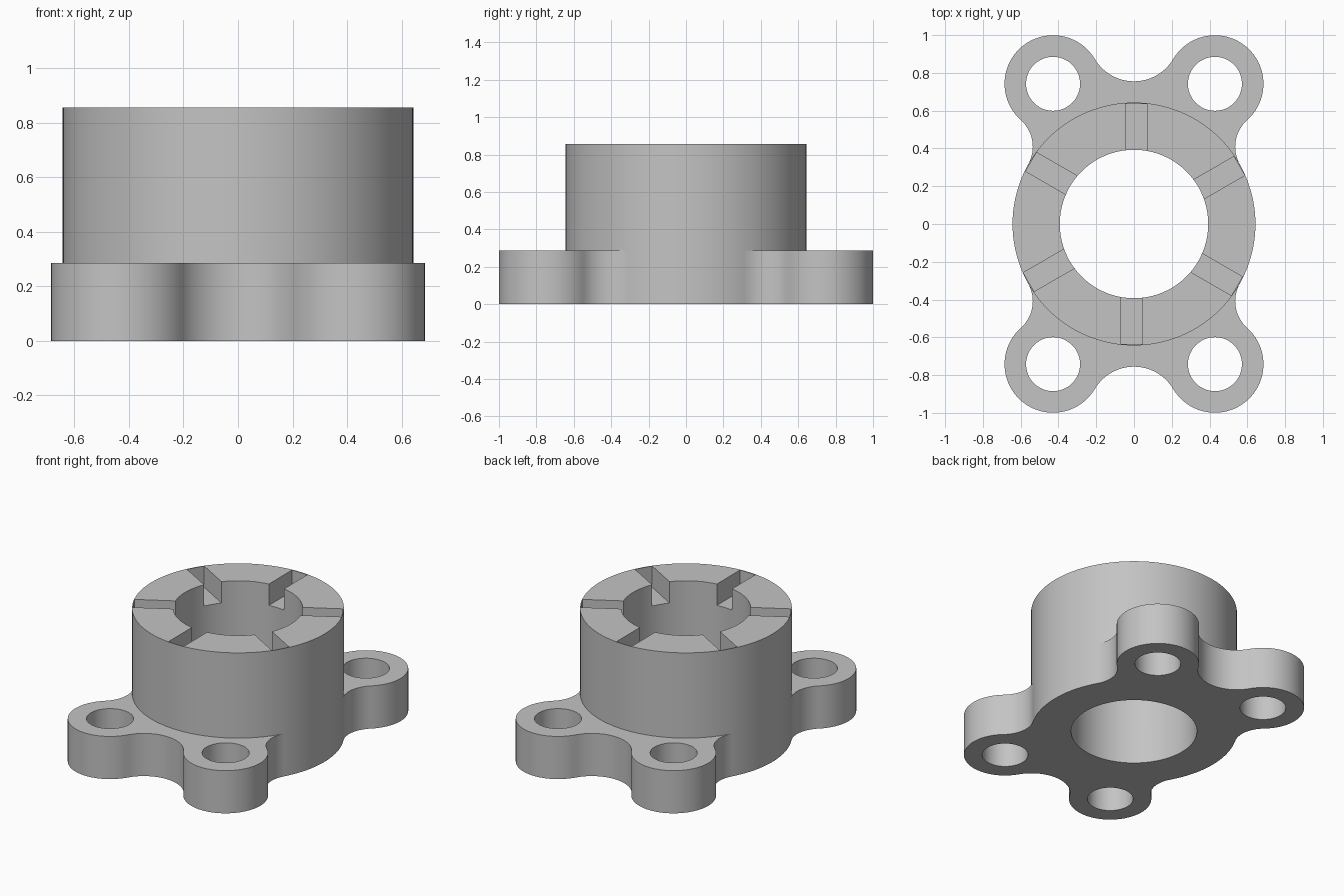
import bpy, bmesh
from math import sin, cos, pi, acos, atan2, hypot, radians
from mathutils import Matrix

if "Cube" in bpy.data.objects:
    bpy.data.objects.remove(bpy.data.objects["Cube"], do_unlink=True)

FLANGE_TOP, SLOT_FLOOR, TOP = 0.286, 0.714, 0.857
HUB_R, BORE_R, LUG_R, HOLE_R = 0.643, 0.393, 0.257, 0.143
LUG_DIST, LUG_ANGLE = 0.857, radians(60)
SIDE_FILLET, END_FILLET = 0.19, 0.2415
LUG = (LUG_DIST * cos(LUG_ANGLE), LUG_DIST * sin(LUG_ANGLE))


def arc(centre, r, a0, a1, n):
    return [(centre[0] + r * cos(a0 + (a1 - a0) * i / n),
             centre[1] + r * sin(a0 + (a1 - a0) * i / n)) for i in range(n + 1)]


def circle(centre, r, n):
    return arc(centre, r, 0, 2 * pi, n)[:-1]


def prism(name, points, z0, z1):
    """Extrude a flat outline between two heights."""
    bm = bmesh.new()
    face = bm.faces.new([bm.verts.new((x, y, z0)) for x, y in points])
    ext = bmesh.ops.extrude_face_region(bm, geom=[face])
    top = [v for v in ext["geom"] if isinstance(v, bmesh.types.BMVert)]
    bmesh.ops.translate(bm, verts=top, vec=(0, 0, z1 - z0))
    bmesh.ops.recalc_face_normals(bm, faces=bm.faces)
    mesh = bpy.data.meshes.new(name)
    bm.to_mesh(mesh)
    bm.free()
    obj = bpy.data.objects.new(name, mesh)
    bpy.context.collection.objects.link(obj)
    return obj


def combine(target, tool, operation):
    """Apply a boolean and discard the tool object."""
    bpy.context.view_layer.objects.active = target
    mod = target.modifiers.new("cut", "BOOLEAN")
    mod.operation, mod.solver, mod.object = operation, "EXACT", tool
    bpy.ops.object.modifier_apply(modifier=mod.name)
    bpy.data.objects.remove(tool, do_unlink=True)


# Flange outline: one quarter with tangent fillets, then mirrored
a, b = HUB_R + SIDE_FILLET, LUG_R + SIDE_FILLET
side_angle = LUG_ANGLE - acos((a * a + LUG_DIST ** 2 - b * b) / (2 * a * LUG_DIST))
side = (a * cos(side_angle), a * sin(side_angle))
rise = ((LUG_R + END_FILLET) ** 2 - LUG[0] ** 2) ** 0.5
end = (0, LUG[1] + rise)
to_lug = atan2(LUG[1] - side[1], LUG[0] - side[0])
to_end = atan2(rise, -LUG[0])
quarter = [(0.45, 0.25)]
quarter += arc(side, SIDE_FILLET, side_angle + pi, to_lug, 16)
quarter += arc(LUG, LUG_R, to_lug - pi, to_end, 40)[1:]
quarter += arc(end, END_FILLET, to_end - pi, radians(-92 + 4), 14)[1:]
half = quarter + [(-x, y) for x, y in reversed(quarter)]
outline = half + [(-x, -y) for x, y in half]

# Hub joined to the flange
body = prism("flanged_hub", outline, 0, FLANGE_TOP)
combine(body, prism("hub", circle((0, 0), HUB_R, 128), 0, TOP), "UNION")

# Central bore and four bolt holes
combine(body, prism("bore", circle((0, 0), BORE_R, 96), -0.1, 1), "DIFFERENCE")
for sx in (1, -1):
    for sy in (1, -1):
        hole = prism("bolt_hole", circle((sx * LUG[0], sy * LUG[1]), HOLE_R, 48), -0.1, 0.5)
        combine(body, hole, "DIFFERENCE")

# Six blind slots in the rim, set slightly off the radial line
for k in range(6):
    slot = prism("slot", [(0.2, -0.07), (0.636, -0.07), (0.636, 0.045), (0.2, 0.045)],
                 SLOT_FLOOR, 1)
    slot.data.transform(Matrix.Rotation(radians(30 + 60 * k), 4, "Z"))
    combine(body, slot, "DIFFERENCE")

# Single grey finish
grey = bpy.data.materials.new("plain_grey")
grey.use_nodes = True
colour = (0.55, 0.55, 0.55, 1)
grey.diffuse_color = colour
grey.node_tree.nodes["Principled BSDF"].inputs["Base Color"].default_value = colour
body.data.materials.clear()
body.data.materials.append(grey)
for poly in body.data.polygons:
    poly.material_index = 0

bpy.ops.object.select_all(action="DESELECT")
body.select_set(True)
bpy.context.view_layer.objects.active = body
bpy.ops.object.shade_smooth_by_angle(angle=radians(30))
